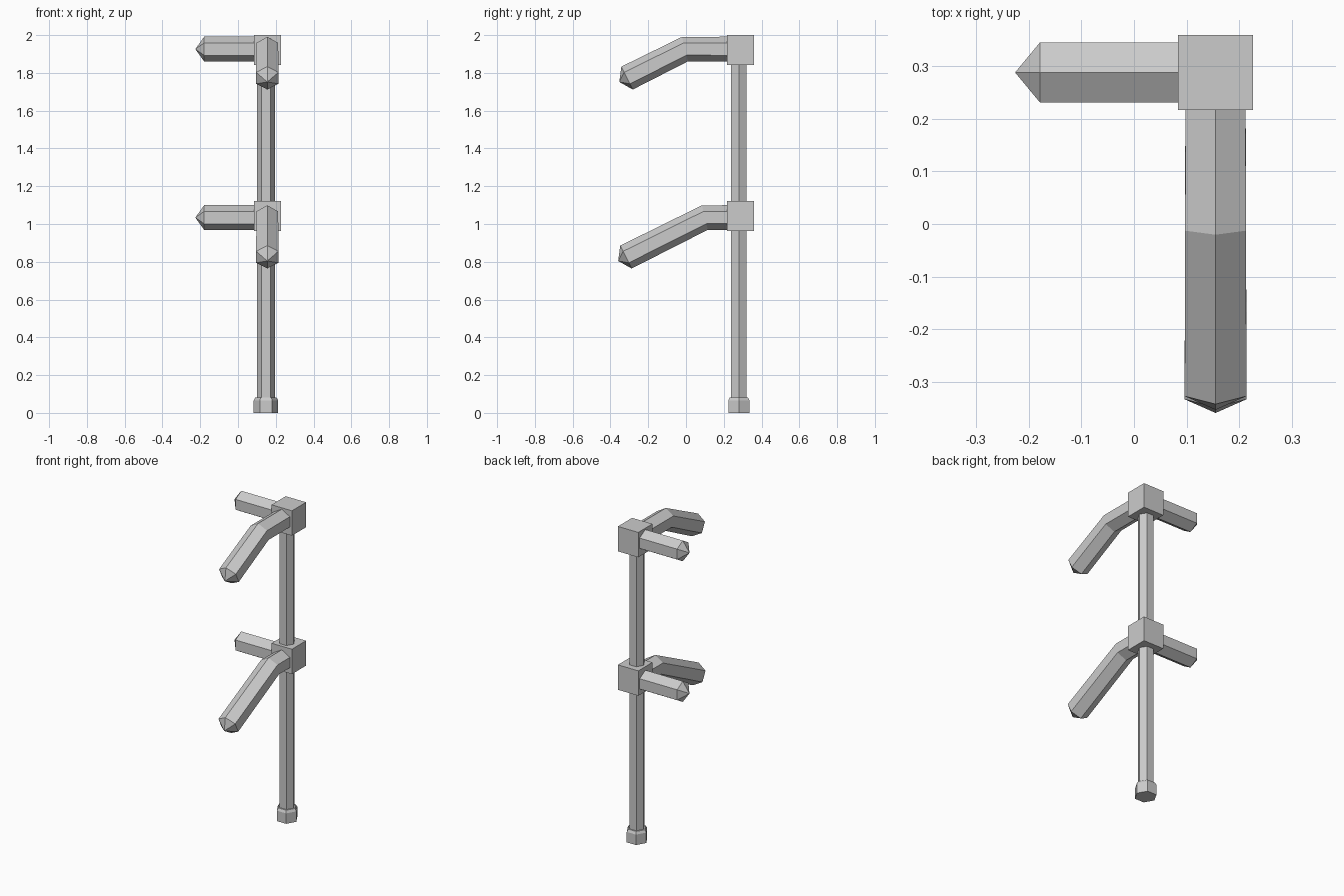
import bpy, bmesh, math
from mathutils import Vector

if "Cube" in bpy.data.objects:
    bpy.data.objects.remove(bpy.data.objects["Cube"], do_unlink=True)

metal = bpy.data.materials.new("grey_metal")
metal.use_nodes = True
GREY = (0.6, 0.6, 0.6, 1)
metal.diffuse_color = GREY
metal.node_tree.nodes["Principled BSDF"].inputs["Base Color"].default_value = GREY


def finish(name, bm):
    bmesh.ops.recalc_face_normals(bm, faces=bm.faces)
    mesh = bpy.data.meshes.new(name)
    bm.to_mesh(mesh)
    bm.free()
    mesh.materials.append(metal)
    obj = bpy.data.objects.new(name, mesh)
    bpy.context.collection.objects.link(obj)


def hex_tube(name, sections, corner, tip=None):
    """Hexagonal tube through (centre, axis, radius) sections; corner is the
    direction one edge of the tube points to; tip adds a pointed end."""
    bm = bmesh.new()
    rings = []
    for centre, axis, radius in sections:
        axis = Vector(axis).normalized()
        up = Vector(corner)
        up = (up - axis * up.dot(axis)).normalized()
        side = axis.cross(up)
        rings.append([bm.verts.new(Vector(centre) + radius * (
            math.cos(i * math.pi / 3) * up + math.sin(i * math.pi / 3) * side))
            for i in range(6)])
    for a, b in zip(rings, rings[1:]):
        for i in range(6):
            j = (i + 1) % 6
            bm.faces.new((a[i], a[j], b[j], b[i]))
    bm.faces.new(rings[0])
    if tip:
        point = bm.verts.new(tip)
        for i in range(6):
            bm.faces.new((rings[-1][i], rings[-1][(i + 1) % 6], point))
    else:
        bm.faces.new(rings[-1])
    finish(name, bm)


def block(name, centre, size):
    bm = bmesh.new()
    bmesh.ops.create_cube(bm, size=1)
    bmesh.ops.scale(bm, vec=size, verts=bm.verts)
    bmesh.ops.translate(bm, vec=centre, verts=bm.verts)
    finish(name, bm)


X, Y = 0.155, 0.288            # joint blocks
PX, PY = 0.148, 0.28           # post
UP = (0, 0, 1)

# Post and its foot
hex_tube("post", [((PX, PY, 0.03), UP, 0.047), ((PX, PY, 1.9), UP, 0.047)], (1, 0, 0))
hex_tube("foot", [((PX, PY, 0), UP, 0.065), ((PX, PY, 0.066), UP, 0.065),
                  ((PX, PY, 0.082), UP, 0.056)], (1, 0, 0))

# Each level: block, straight side rail and bent front rail
slope = Vector((0, -2, -1)).normalized()
for level, block_z, rail_z, bend_y, end_y in (
        ("upper", 1.921, 1.926, -0.005, -0.312),
        ("lower", 1.043, 1.034, 0.1, -0.318)):
    block(level + "_block", (X, Y, block_z), (0.143, 0.142, 0.158))
    hex_tube(level + "_side_rail",
             [((X, Y, rail_z), (-1, 0, 0), 0.0655),
              ((-0.179, Y, rail_z), (-1, 0, 0), 0.0655)],
             UP, (-0.226, Y, rail_z))
    front = Vector((0, -1, 0))
    end = Vector((X, end_y, rail_z - (bend_y - end_y) / 2))
    hex_tube(level + "_front_rail",
             [((X, Y, rail_z), front, 0.0655),
              ((X, bend_y, rail_z), front + slope, 0.0668),
              (end, slope, 0.0678)],
             UP, end + slope * 0.046)
